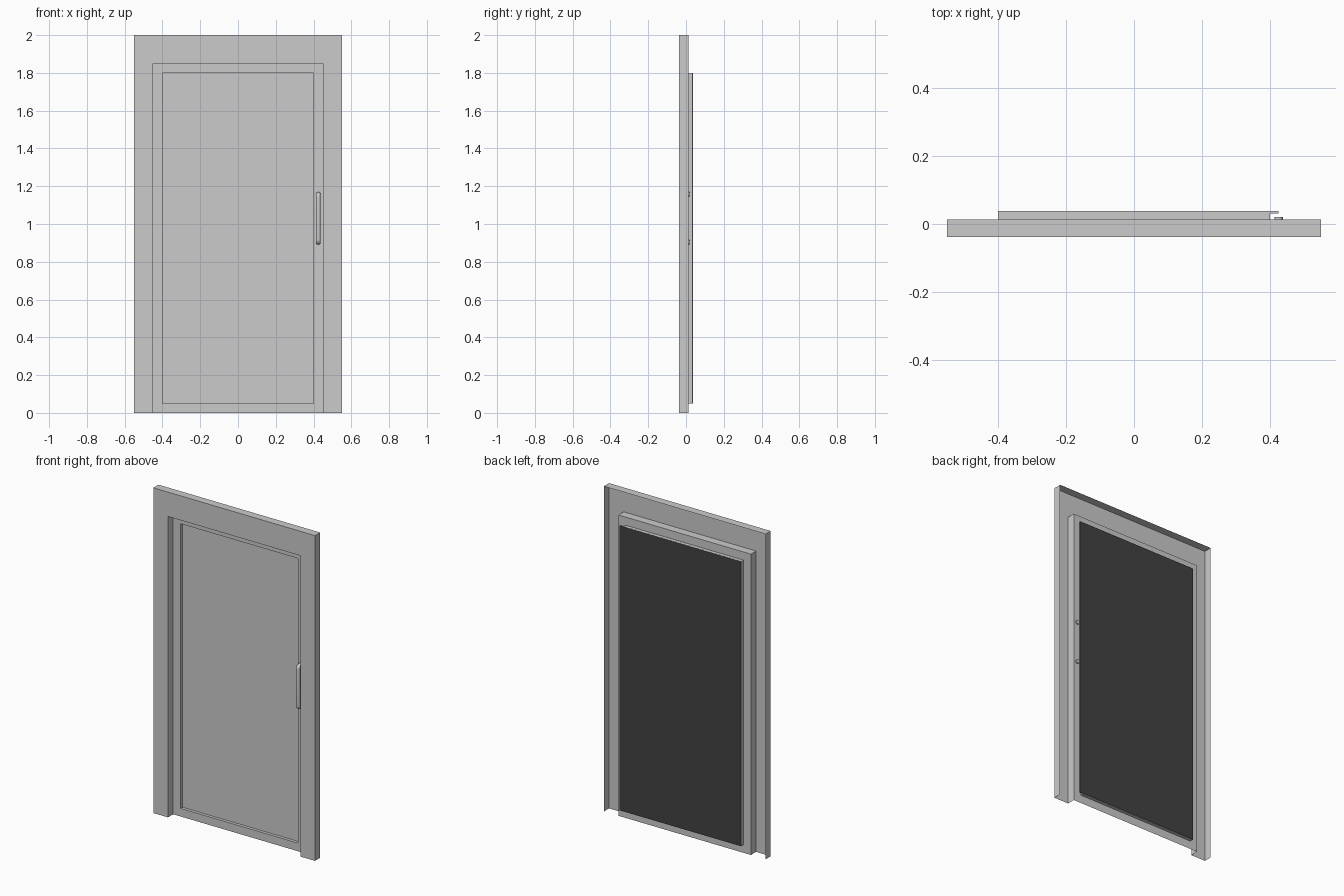
import bpy, bmesh, math
from mathutils import Vector

if "Cube" in bpy.data.objects:
    bpy.data.objects.remove(bpy.data.objects["Cube"])


def material(name, value):
    m = bpy.data.materials.new(name)
    m.use_nodes = True
    colour = (value, value, value, 1)
    m.diffuse_color = colour
    m.node_tree.nodes["Principled BSDF"].inputs["Base Color"].default_value = colour
    return m


grey = material("light grey", 0.6)
dark = material("dark grey", 0.055)

FRONT, LEAF, PAN, BACK = -0.0375, 0.0125, 0.031, 0.0375


def outline(half, low, high, y):
    """Corners of an upright rectangle, bottom left first, over the top."""
    return [Vector((x, y, z)) for x, z in
            ((-half, low), (-half, high), (half, high), (half, low))]


def strip(bm, a, b, closed=False):
    """Band of quads joining two outlines."""
    n = len(a)
    for i in range(n if closed else n - 1):
        j = (i + 1) % n
        bm.faces.new([bm.verts.new(p) for p in (a[i], a[j], b[j], b[i])])


def finish(name, bm, mats):
    bmesh.ops.remove_doubles(bm, verts=bm.verts[:], dist=1e-5)
    bmesh.ops.recalc_face_normals(bm, faces=bm.faces[:])
    me = bpy.data.meshes.new(name)
    bm.to_mesh(me)
    bm.free()
    for m in mats:
        me.materials.append(m)
    ob = bpy.data.objects.new(name, me)
    bpy.context.collection.objects.link(ob)
    return ob


# Door frame: hollow shell, open at the back and underneath
bm = bmesh.new()
outer = [outline(0.55, 0, 2, y) for y in (LEAF, FRONT)]
inner = [outline(0.45, 0, 1.85, y) for y in (FRONT, LEAF)]
strip(bm, outer[0], outer[1])
strip(bm, outer[1], inner[0])
strip(bm, inner[0], inner[1])
finish("door_frame", bm, [grey])

# Door leaf: border sheet with a pan recessed to the rear
bm = bmesh.new()
rim, floor = (outline(0.4, 0.05, 1.8, y) for y in (LEAF, PAN))
strip(bm, inner[1], rim, closed=True)
strip(bm, rim, floor, closed=True)
bm.faces.new([bm.verts.new(p) for p in floor])
finish("door_leaf", bm, [grey])

# Backing plate: dark on its rear face, reaching past the pan on one side
bm = bmesh.new()
ends = []
for y in (PAN + 0.0005, BACK):
    pts = outline(0.4, 0.05, 1.8, y)
    for p in pts[2:]:
        p.x = 0.425
    ends.append(pts)
    bm.faces.new([bm.verts.new(p) for p in pts])
strip(bm, ends[0], ends[1], closed=True)
plate = finish("backing_plate", bm, [grey, dark])
for f in plate.data.polygons:
    f.material_index = 1 if f.normal.y > 0.5 else 0

# Pull handle: bent pipe passing through the leaf at both ends
GRIP_Y, LOW, HIGH, BEND = -0.022, 0.903, 1.157, 0.014
path = [(0.425, 0.021, LOW)]
for centre_z, start in ((LOW + BEND, -90), (HIGH - BEND, 180)):
    for k in range(7):
        a = math.radians((270 if start == -90 else 180) - 15 * k)
        path.append((0.425, GRIP_Y + BEND + BEND * math.cos(a),
                     centre_z + BEND * math.sin(a)))
path.append((0.425, 0.021, HIGH))

cu = bpy.data.curves.new("pull_handle", "CURVE")
cu.dimensions = "3D"
cu.bevel_depth = 0.0125
cu.bevel_resolution = 4
cu.use_fill_caps = True
sp = cu.splines.new("POLY")
sp.points.add(len(path) - 1)
for point, co in zip(sp.points, path):
    point.co = (*co, 1)
cu.materials.append(grey)
handle = bpy.data.objects.new("pull_handle", cu)
bpy.context.collection.objects.link(handle)

bpy.ops.object.select_all(action="DESELECT")
handle.select_set(True)
bpy.context.view_layer.objects.active = handle
bpy.ops.object.convert(target="MESH")
bpy.ops.object.shade_smooth_by_angle(angle=math.radians(40))
